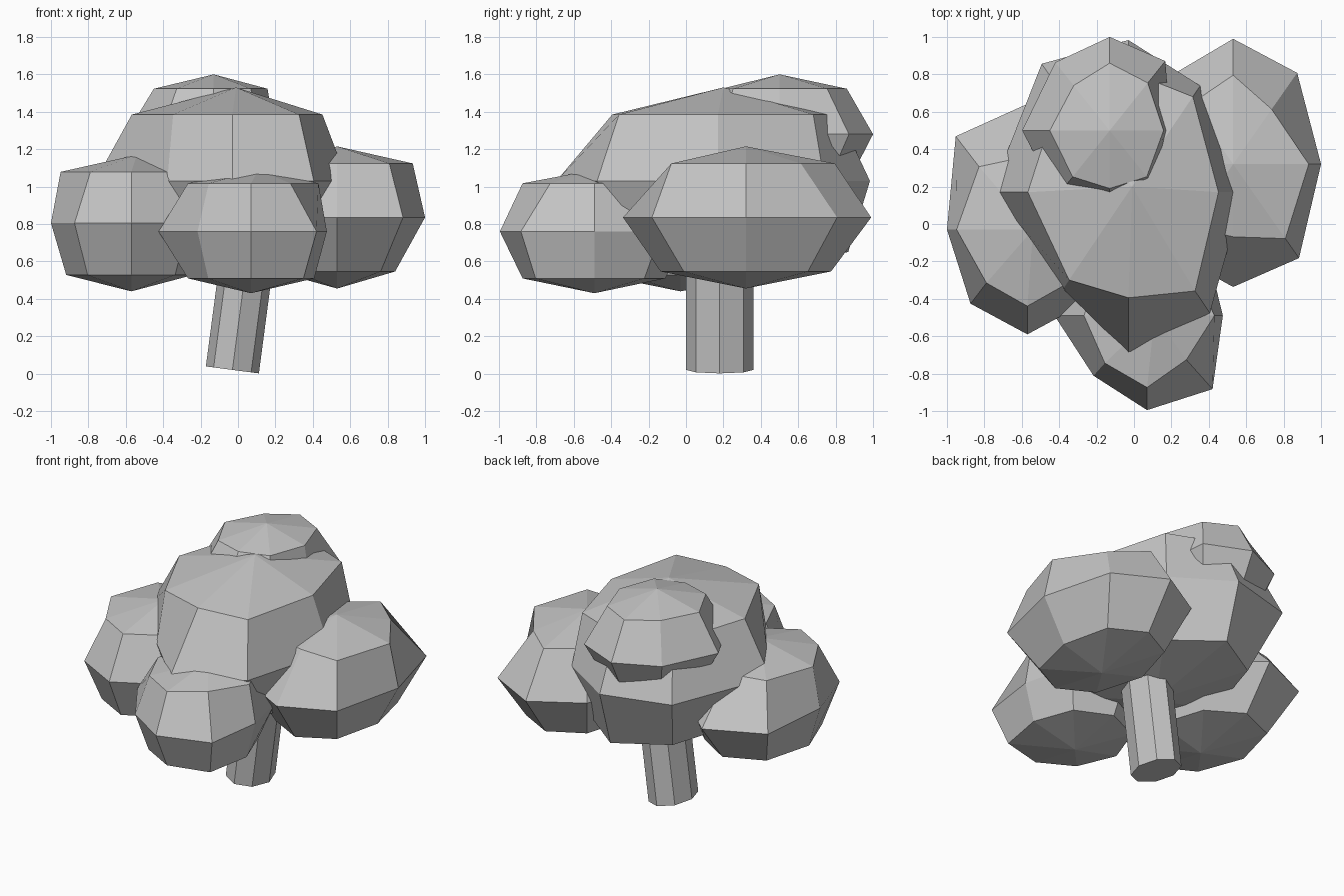
import bpy, bmesh, math
from mathutils import Matrix, Vector

if "Cube" in bpy.data.objects:
    bpy.data.objects.remove(bpy.data.objects["Cube"])

grey = bpy.data.materials.new("plain_grey")
grey.diffuse_color = (0.55, 0.55, 0.55, 1)
grey.use_nodes = True
grey.node_tree.nodes["Principled BSDF"].inputs["Base Color"].default_value = grey.diffuse_color


def add_object(name, bm):
    bmesh.ops.recalc_face_normals(bm, faces=bm.faces)
    mesh = bpy.data.meshes.new(name)
    bm.to_mesh(mesh)
    bm.free()
    mesh.materials.append(grey)
    ob = bpy.data.objects.new(name, mesh)
    bpy.context.collection.objects.link(ob)
    return ob


def leaf_clump(name, centre, radii, upper, middle, lower, shoulder=0.76, lean=(0, 0)):
    """Uneven eight-sided ball; ring scales run E, NE, N, NW, W, SW, S, SE."""
    bm = bmesh.new()
    c = Vector(centre)
    rx, ry, rz = radii
    rings = []
    for scales, h in ((lower, -0.76), (middle, 0), (upper, shoulder)):
        ring = []
        for i, s in enumerate(scales):
            a = i * math.pi / 4
            ring.append(bm.verts.new(
                c + Vector((rx * s * math.cos(a), ry * s * math.sin(a), rz * h))))
        rings.append(ring)
    bottom = bm.verts.new(c - Vector((0, 0, rz)))
    top = bm.verts.new(c + Vector((lean[0], lean[1], rz)))
    for i in range(8):
        j = (i + 1) % 8
        bm.faces.new((bottom, rings[0][j], rings[0][i]))
        bm.faces.new((top, rings[2][i], rings[2][j]))
        for a, b in zip(rings, rings[1:]):
            bm.faces.new((a[i], a[j], b[j], b[i]))
    return add_object(name, bm)


# Foliage
leaf_clump("main_foliage", (-0.03, 0.17, 1.03), (0.56, 0.83, 0.5),
           (0.86, 0.87, 0.78, 0.92, 0.96, 0.8, 0.68, 0.9),
           (1.1, 0.97, 0.98, 1.17, 1.31, 0.88, 1.04, 1.1),
           (0.8, 0.78, 0.84, 0.85, 0.88, 0.72, 0.72, 0.8), 0.71, (0.02, 0.03))
leaf_clump("right_foliage", (0.53, 0.32, 0.835), (0.47, 0.67, 0.38),
           (0.86, 0.62, 0.71, 0.68, 0.66, 0.7, 0.58, 0.84),
           (1, 1.03, 1, 1, 1, 1, 0.98, 1.06),
           (0.66, 0.7, 0.68, 0.7, 0.7, 0.7, 0.68, 0.7))
leaf_clump("left_foliage", (-0.57, -0.03, 0.805), (0.43, 0.56, 0.365),
           (0.65, 0.65, 0.7, 0.85, 0.88, 0.72, 0.73, 0.72),
           (1, 1, 1.2, 1.26, 1, 1, 1, 1),
           (0.77, 0.77, 0.8, 0.85, 0.81, 0.77, 0.77, 0.77), 0.75, (0.03, 0))
leaf_clump("front_foliage", (0.07, -0.49, 0.76), (0.45, 0.505, 0.33),
           (0.8, 0.75, 0.75, 0.75, 0.75, 0.71, 0.76, 0.66),
           (0.9, 1, 1, 1, 1.1, 0.9, 1, 1.1),
           (0.75, 0.75, 0.75, 0.75, 0.75, 0.72, 0.76, 0.88), 0.78, (0.04, 0))
leaf_clump("top_foliage", (-0.13, 0.5, 1.28), (0.4, 0.5, 0.32),
           (0.72, 0.72, 0.72, 0.68, 0.8, 0.7, 0.62, 0.7),
           (0.82, 1.05, 1, 1.03, 1.17, 1, 0.95, 0.92),
           (0.6, 0.75, 0.75, 0.75, 0.8, 0.7, 0.7, 0.65))

# Leaning trunk
bm = bmesh.new()
bmesh.ops.create_cone(bm, cap_ends=True, segments=8, radius1=1, radius2=1, depth=0.9,
                      matrix=Matrix.Diagonal((0.143, 0.18, 1, 1)) @ Matrix.Translation((0, 0, 0.45)))
trunk = add_object("trunk", bm)
trunk.location = (-0.03, 0.18, 0.02)
trunk.rotation_euler = (0, math.radians(7.5), 0)
